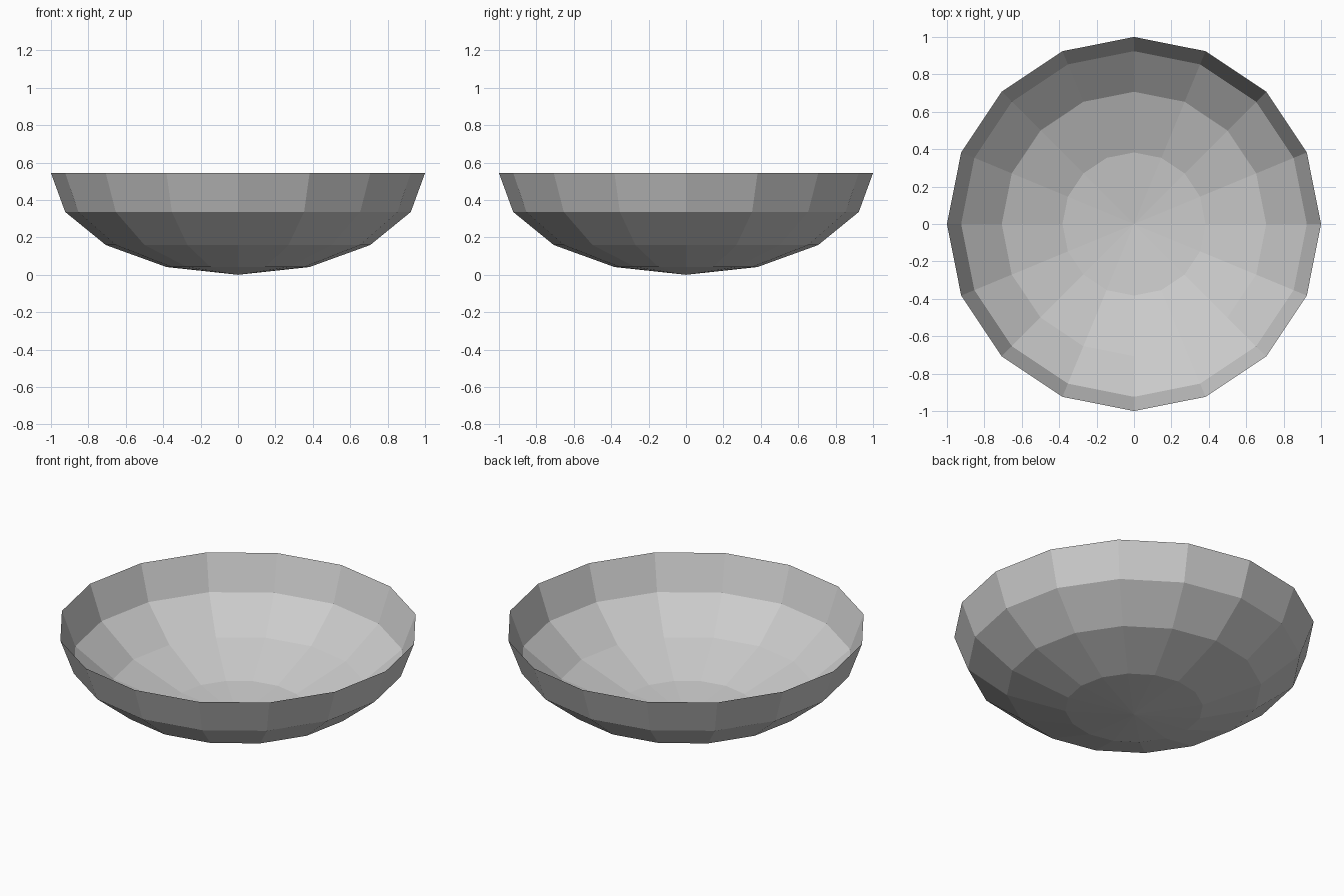
import bpy
import bmesh
import math

cube = bpy.data.objects.get("Cube")
if cube:
    bpy.data.objects.remove(cube, do_unlink=True)

SEGMENTS = 16
STEPS = 4        # bands from base point to rim
HEIGHT = 0.544

# Plain grey material
grey = bpy.data.materials.new("light grey")
grey.use_nodes = True
colour = (0.6, 0.6, 0.6, 1)
grey.diffuse_color = colour
grey.node_tree.nodes["Principled BSDF"].inputs["Base Color"].default_value = colour

# Open bowl: lower half of a flattened sphere, a single thin shell
bm = bmesh.new()
bmesh.ops.create_uvsphere(bm, u_segments=SEGMENTS, v_segments=2 * STEPS, radius=1)
upper = [v for v in bm.verts if v.co.z > 0.01]
bmesh.ops.delete(bm, geom=upper, context="VERTS")
for v in bm.verts:
    v.co.z = HEIGHT * (1 + v.co.z)
bmesh.ops.recalc_face_normals(bm, faces=bm.faces)
for face in bm.faces:
    face.smooth = False
# Outer side faces down and outward
if sum(f.normal.z for f in bm.faces) > 0:
    bmesh.ops.reverse_faces(bm, faces=bm.faces)

mesh = bpy.data.meshes.new("bowl")
bm.to_mesh(mesh)
bm.free()
mesh.materials.append(grey)
bowl = bpy.data.objects.new("bowl", mesh)
bpy.context.scene.collection.objects.link(bowl)
